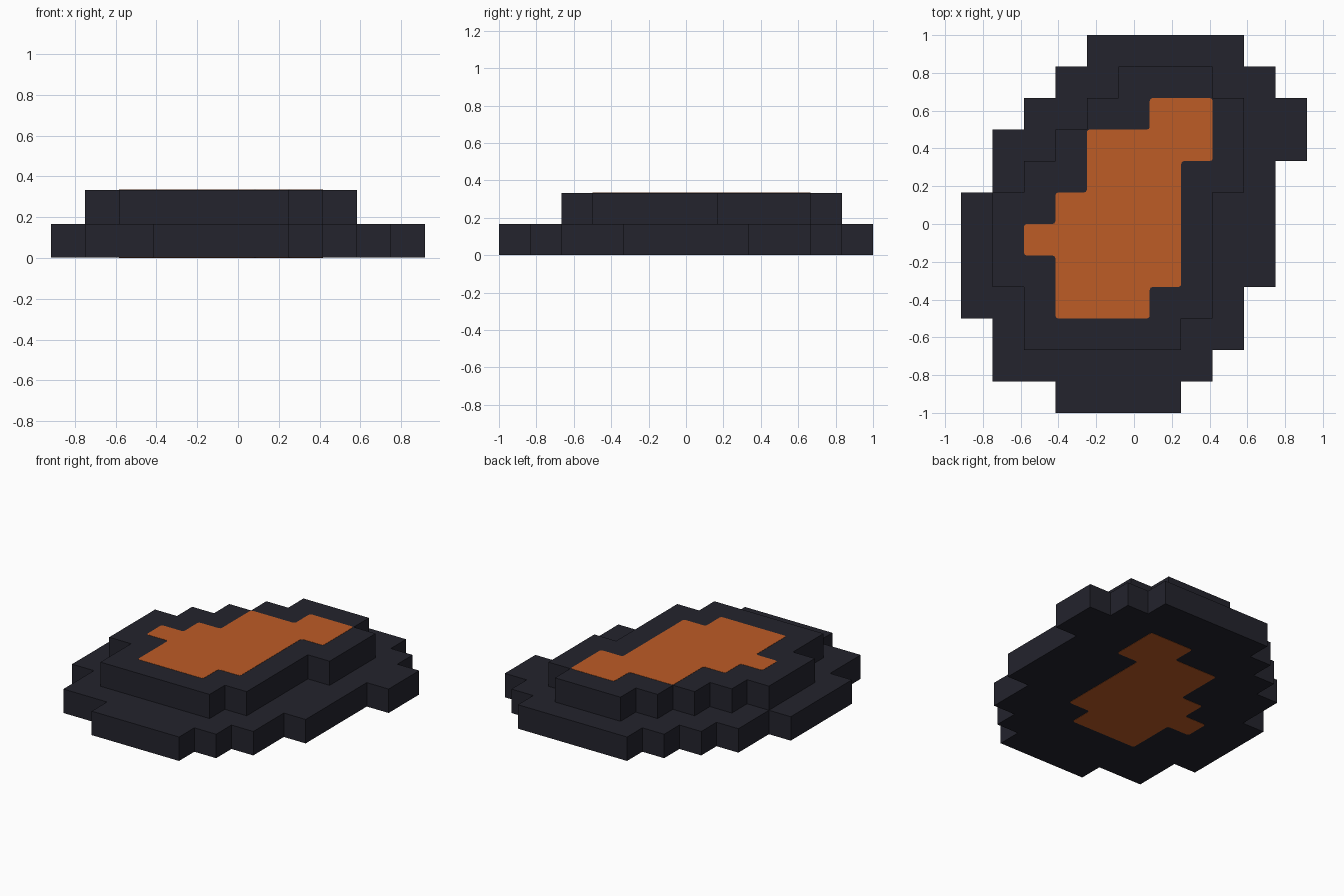
import bpy
import bmesh

cube = bpy.data.objects.get("Cube")
if cube:
    bpy.data.objects.remove(cube, do_unlink=True)

CELL = 1 / 6      # size of one block
LIFT = 0.0015     # how far the glowing core stands proud of the crust


def make_material(name, color):
    mat = bpy.data.materials.new(name)
    mat.use_nodes = True
    mat.diffuse_color = (*color, 1)
    mat.node_tree.nodes["Principled BSDF"].inputs["Base Color"].default_value = (*color, 1)
    return mat


def outline(first_row, spans):
    """Stepped outline around rows of blocks, listed from back to front."""
    right, left = [], []
    for i, (start, end) in enumerate(spans):
        y = 1 - (first_row + i) * CELL
        for chain, column in ((right, end + 1), (left, start)):
            x = (column - 5.5) * CELL
            if chain and abs(chain[-1][0] - x) < 1e-6:
                chain[-1] = (x, y - CELL)       # extend a straight side
            else:
                chain += [(x, y), (x, y - CELL)]
    return left + right[::-1]


def make_slab(name, points, bottom, top, mat, rounding=0):
    bm = bmesh.new()
    face = bm.faces.new([bm.verts.new((x, y, bottom)) for x, y in points])
    if rounding:
        bmesh.ops.bevel(bm, geom=bm.verts[:], offset=rounding, segments=2,
                        profile=0.5, affect='VERTICES')
    result = bmesh.ops.extrude_face_region(bm, geom=bm.faces[:])
    moved = [v for v in result["geom"] if isinstance(v, bmesh.types.BMVert)]
    bmesh.ops.translate(bm, verts=moved, vec=(0, 0, top - bottom))
    bmesh.ops.recalc_face_normals(bm, faces=bm.faces[:])
    mesh = bpy.data.meshes.new(name)
    bm.to_mesh(mesh)
    bm.free()
    mesh.materials.append(mat)
    obj = bpy.data.objects.new(name, mesh)
    bpy.context.collection.objects.link(obj)
    return obj


crust = make_material("dark crust", (0.017, 0.017, 0.026))
glow = make_material("orange core", (0.51, 0.106, 0.019))

# First and last block column of every row, back to front
lower_rows = [(4, 8), (3, 9), (2, 10), (1, 10), (1, 9), (0, 9),
              (0, 9), (0, 9), (0, 8), (1, 8), (1, 7), (3, 6)]
upper_rows = [(5, 7), (4, 8), (3, 8), (2, 8), (1, 7), (1, 7), (1, 7), (2, 7), (2, 6)]
core_rows = [(6, 7), (4, 7), (4, 6), (3, 6), (2, 6), (3, 6), (3, 5)]

# Wide lower tier, narrower upper tier, and a core showing on top and underneath
make_slab("lower_tier", outline(0, lower_rows), LIFT, CELL, crust)
make_slab("upper_tier", outline(1, upper_rows), CELL, 2 * CELL, crust)
make_slab("molten_core", outline(2, core_rows), 0, 2 * CELL + LIFT, glow, rounding=0.015)
